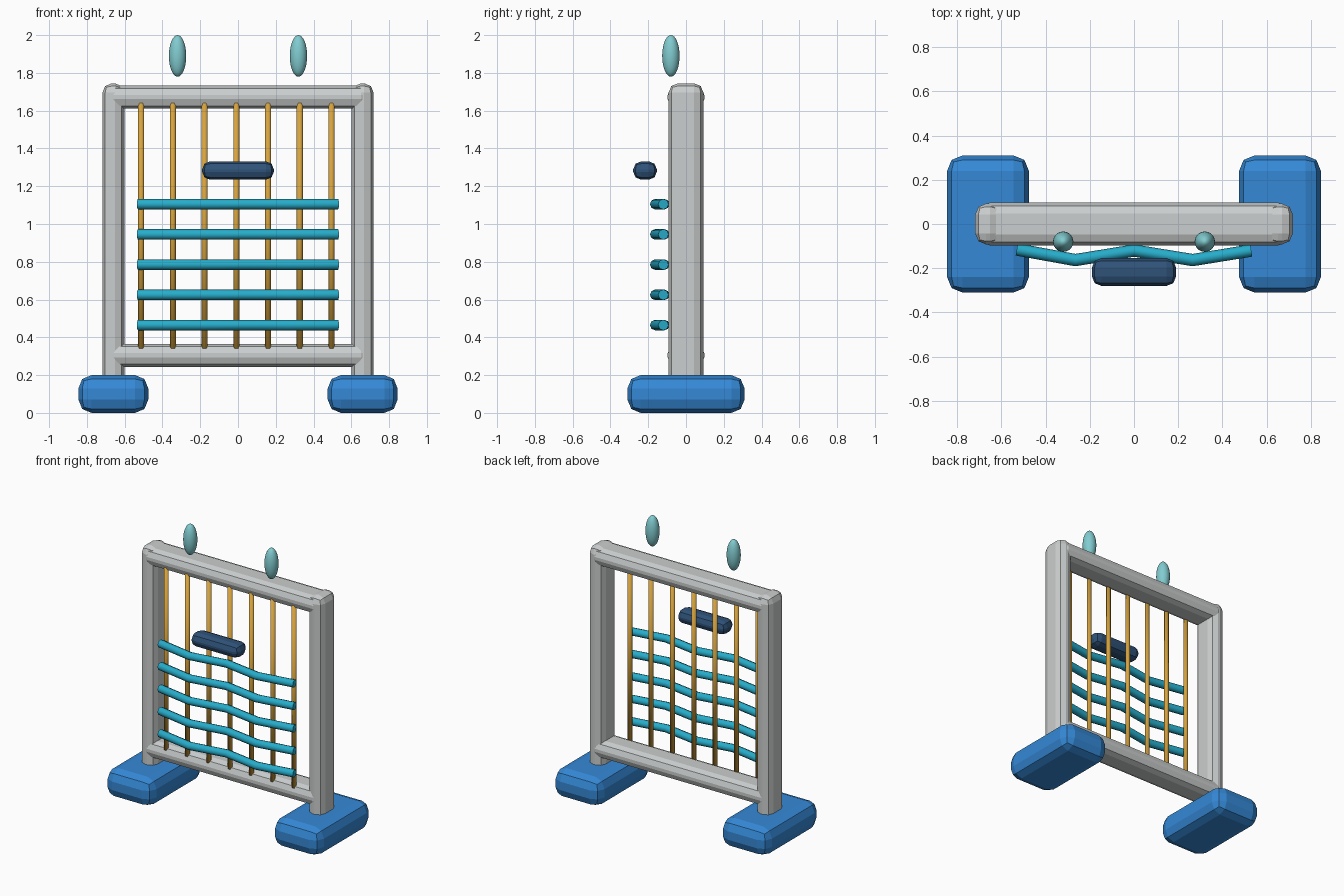
import bpy
import math

if "Cube" in bpy.data.objects:
    bpy.data.objects.remove(bpy.data.objects["Cube"])


def material(name, rgb):
    m = bpy.data.materials.new(name)
    m.diffuse_color = (*rgb, 1)
    m.use_nodes = True
    m.node_tree.nodes["Principled BSDF"].inputs["Base Color"].default_value = m.diffuse_color
    return m


GREY = material("light_grey", (0.60, 0.62, 0.62))
BLUE = material("bright_blue", (0.035, 0.25, 0.68))
CYAN = material("cyan", (0.02, 0.42, 0.60))
GOLD = material("gold", (0.68, 0.37, 0.05))
TEAL = material("pale_teal", (0.22, 0.60, 0.63))
NAVY = material("navy", (0.028, 0.085, 0.19))


def block(name, centre, size, bevel, mat):
    """Box with chamfered, two-step rounded edges."""
    bpy.ops.mesh.primitive_cube_add(size=1, location=centre)
    ob = bpy.context.object
    ob.name = name
    ob.scale = size
    bpy.ops.object.transform_apply(location=False, rotation=False, scale=True)
    mod = ob.modifiers.new("rounded_edges", 'BEVEL')
    mod.width = bevel
    mod.segments = 2
    ob.data.materials.append(mat)
    return ob


# Feet, posts and finials, one of each per side
for side, s in (("left", -1), ("right", 1)):
    block(f"{side}_foot", (s * 0.66, 0, 0.1), (0.37, 0.62, 0.2), 0.07, BLUE)
    block(f"{side}_post", (s * 0.66, 0, 0.945), (0.116, 0.185, 1.6), 0.05, GREY)
    bpy.ops.mesh.primitive_uv_sphere_add(segments=24, ring_count=16, radius=1,
                                         location=(s * 0.32, -0.08, 1.89))
    finial = bpy.context.object
    finial.name = f"{side}_finial"
    finial.scale = (0.046, 0.046, 0.11)
    finial.data.materials.append(TEAL)
    bpy.ops.object.shade_smooth()

# Cross rails
for name, z in (("bottom_rail", 0.305), ("top_rail", 1.672)):
    block(name, (0, 0, z), (1.40, 0.194, 0.122), 0.05, GREY)

# Upright strings
for i in range(7):
    bpy.ops.mesh.primitive_cylinder_add(vertices=12, radius=0.016, depth=1.30,
                                        location=(-0.513 + 0.168 * i, -0.075, 0.99))
    string = bpy.context.object
    string.name = f"string_{i + 1}"
    string.data.materials.append(GOLD)
    bpy.ops.object.shade_smooth()

# Woven horizontal bands
path = [(-0.53, -0.115), (-0.265, -0.163), (0, -0.12), (0.265, -0.163), (0.53, -0.12)]
for i in range(5):
    curve = bpy.data.curves.new(f"woven_band_{i + 1}", 'CURVE')
    curve.dimensions = '3D'
    curve.bevel_depth = 0.028
    curve.bevel_resolution = 2
    curve.use_fill_caps = True
    spline = curve.splines.new('POLY')
    spline.points.add(len(path) - 1)
    for p, (x, y) in zip(spline.points, path):
        p.co = (x, y, 0.465 + 0.16 * i, 1)
    spline.use_smooth = True
    curve.materials.append(CYAN)
    bpy.context.collection.objects.link(bpy.data.objects.new(curve.name, curve))

# Shuttle floating in front of the strings
block("shuttle", (0, -0.217, 1.283), (0.38, 0.125, 0.097), 0.042, NAVY)
